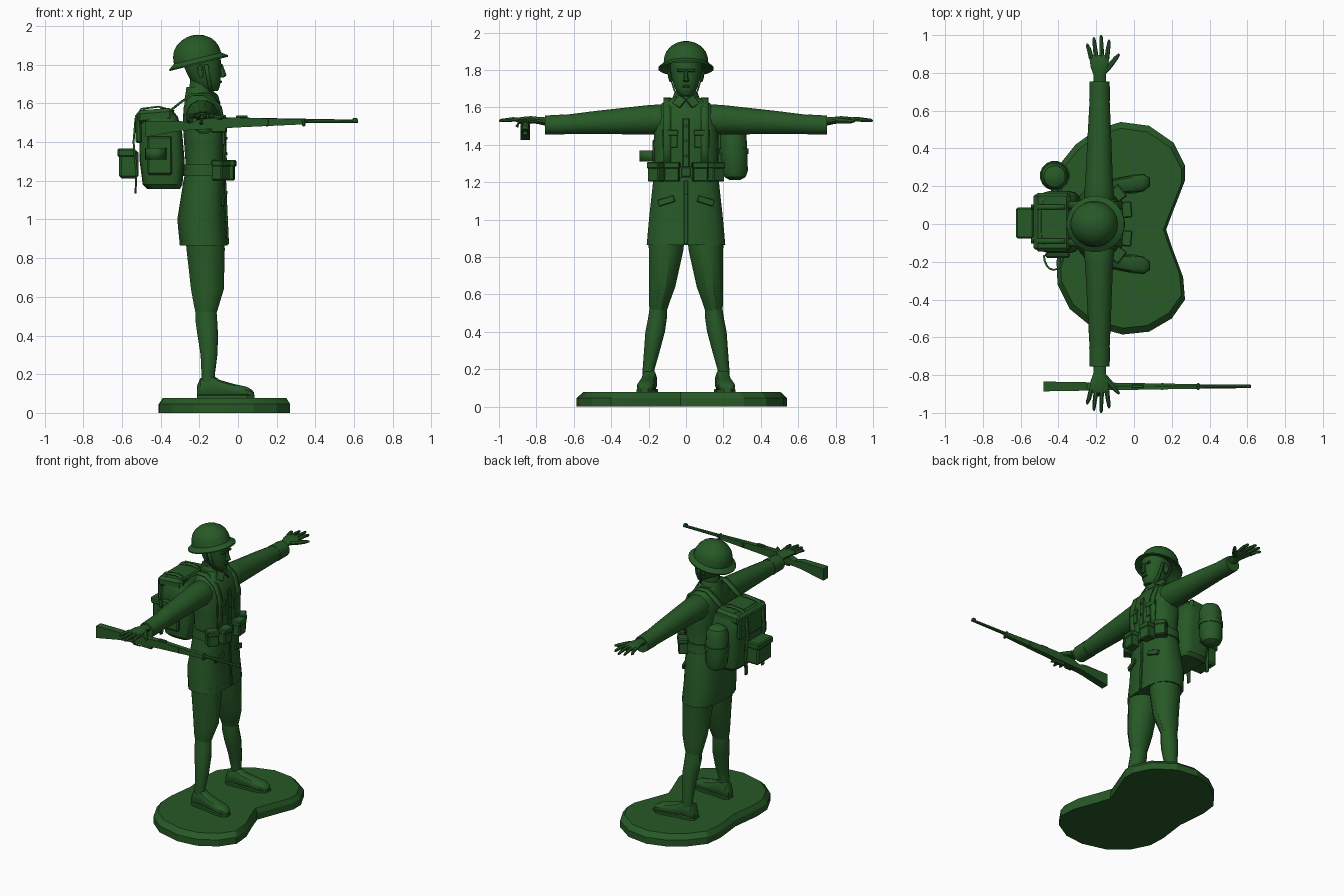
import bpy, bmesh, math
from mathutils import Vector, Matrix

GREEN = bpy.data.materials.new("plastic_green")
GREEN.diffuse_color = (0.02, 0.1, 0.02, 1)


def finish(name, bm, smooth=32):
    bmesh.ops.recalc_face_normals(bm, faces=bm.faces[:])
    me = bpy.data.meshes.new(name)
    bm.to_mesh(me)
    bm.free()
    me.materials.append(GREEN)
    ob = bpy.data.objects.new(name, me)
    bpy.context.collection.objects.link(ob)
    bpy.ops.object.select_all(action='DESELECT')
    ob.select_set(True)
    bpy.context.view_layer.objects.active = ob
    bpy.ops.object.shade_smooth_by_angle(angle=math.radians(smooth))
    return ob


def skin(name, rings, smooth=32):
    """Join closed rings of points and cap both ends."""
    bm = bmesh.new()
    rows = [[bm.verts.new(p) for p in r] for r in rings]
    n = len(rows[0])
    for a, b in zip(rows, rows[1:]):
        for i in range(n):
            j = (i + 1) % n
            bm.faces.new((a[i], a[j], b[j], b[i]))
    bm.faces.new(rows[0])
    bm.faces.new(rows[-1])
    return finish(name, bm, smooth)


def loft(name, rings, axis='z', n=16, p=2.0):
    """Rings are (position on axis, centre a, centre b, radius a, radius b)."""
    out = []
    for t, a, b, ra, rb in rings:
        row = []
        for k in range(n):
            w = 2 * math.pi * (k + 0.5) / n
            c, s = math.cos(w), math.sin(w)
            u = a + ra * math.copysign(abs(c) ** (2 / p), c)
            v = b + rb * math.copysign(abs(s) ** (2 / p), s)
            row.append({'z': (u, v, t), 'y': (u, t, v), 'x': (t, u, v)}[axis])
        out.append(row)
    return skin(name, out)


def box(name, c, size, rot=(0, 0, 0), bevel=0.006):
    bm = bmesh.new()
    bmesh.ops.create_cube(bm, size=1, matrix=Matrix.Diagonal((*size, 1)))
    if bevel:
        bmesh.ops.bevel(bm, geom=bm.edges[:], offset=bevel, segments=1, affect='EDGES')
    ob = finish(name, bm)
    ob.location, ob.rotation_euler = c, rot
    return ob


def rod(name, pts, radii, n=8):
    """Round bar through points with a radius at each."""
    pts = [Vector(p) for p in pts]
    rings = []
    for i, p in enumerate(pts):
        d = (pts[min(i + 1, len(pts) - 1)] - pts[max(i - 1, 0)]).normalized()
        u = d.cross(Vector((0.12, 0.1, 1)) if abs(d.z) < 0.9 else Vector((1, 0, 0))).normalized()
        v = d.cross(u)
        rings.append([p + radii[i] * (math.cos(2 * math.pi * k / n) * u + math.sin(2 * math.pi * k / n) * v)
                      for k in range(n)])
    return skin(name, rings)


def ribbon(name, pts, width, thick=0.012):
    """Flat strap along points, spread by the width vector."""
    bm = bmesh.new()
    w = Vector(width) / 2
    rows = [(bm.verts.new(Vector(p) - w), bm.verts.new(Vector(p) + w)) for p in pts]
    for a, b in zip(rows, rows[1:]):
        bm.faces.new((a[0], a[1], b[1], b[0]))
    ob = finish(name, bm)
    m = ob.modifiers.new("thickness", 'SOLIDIFY')
    m.thickness, m.offset = thick, 0
    return ob


# Bean-shaped base with sloped rim
outline = [(-.07, .54), (.08, .52), (.21, .43), (.27, .31), (.27, .23), (.2, .05), (.17, -.03), (.2, -.12),
           (.26, -.28), (.27, -.4), (.2, -.5), (.08, -.57), (-.06, -.585), (-.23, -.54), (-.34, -.45),
           (-.405, -.32), (-.41, -.2), (-.385, 0), (-.405, .2), (-.39, .32), (-.31, .42), (-.2, .5)]
skin("base", [[(-.06 + (x + .06) * s, -.02 + (y + .02) * s, z) for x, y in outline]
              for z, s in ((0, 1), (.045, 1), (.077, .94))], 20)

# Tunic with flared skirt, belt and collar
loft("tunic", [(.865, -.177, 0, .125, .212), (1.0, -.188, 0, .127, .2), (1.2, -.175, 0, .108, .178),
               (1.26, -.17, 0, .1, .165), (1.4, -.172, 0, .108, .175), (1.5, -.177, 0, .11, .17),
               (1.58, -.182, 0, .1, .158), (1.622, -.19, 0, .08, .13), (1.655, -.2, 0, .058, .07)], n=20, p=2.6)
loft("belt", [(1.225, -.173, 0, .113, .182), (1.285, -.17, 0, .11, .178)], n=20, p=2.6)
loft("collar", [(1.6, -.195, 0, .085, .085), (1.64, -.2, 0, .075, .075), (1.685, -.205, 0, .063, .06)], n=14)
box("belt_buckle", (-.058, 0, 1.255), (.016, .05, .05), bevel=.003)
box("front_placket", (-.066, 0, 1.41), (.012, .035, .26), (0, -.02, 0), .003)
box("skirt_placket", (-.06, 0, 1.04), (.012, .02, .34), (0, -.045, 0), .003)
for z in (1.34, 1.42, 1.5, 1.14):
    rod("button", [(-.07, 0, z), (-.054, 0, z)], [.009, .007])

for s in (1, -1):
    # Collar points and pockets
    box("collar_point", (-.115, s * .035, 1.63), (.012, .055, .06), (s * .5, -.5, s * .35), .003)
    box("breast_pocket", (-.071, s * .085, 1.43), (.014, .08, .09), (0, 0, s * .1), .003)
    box("breast_pocket_flap", (-.067, s * .085, 1.465), (.014, .086, .03), (0, 0, s * .1), .003)
    box("skirt_pocket_flap", (-.072, s * .105, 1.1), (.016, .09, .035), (s * -.3, -.05, s * .18), .003)

    # Ammunition pouches on the belt
    box("front_pouch", (-.05, s * .075, 1.255), (.065, .08, .105), (0, 0, s * .08))
    box("front_pouch_flap", (-.046, s * .075, 1.29), (.07, .086, .035), (0, 0, s * .08))
    box("side_pouch", (-.09, s * .158, 1.255), (.065, .075, .105), (0, 0, s * .65))
    box("side_pouch_flap", (-.088, s * .16, 1.29), (.07, .08, .035), (0, 0, s * .65))

    # Sleeve, cuff and hand with spread fingers
    loft("sleeve", [(s * t, a, b, c, d) for t, a, b, c, d in (
        (.08, -.185, 1.53, .075, .075), (.14, -.185, 1.535, .084, .084), (.22, -.185, 1.533, .076, .08),
        (.5, -.183, 1.518, .063, .063), (.655, -.182, 1.508, .055, .053))], 'y', 12)
    loft("cuff", [(s * .65, -.182, 1.508, .057, .056), (s * .755, -.182, 1.505, .055, .053)], 'y', 12)
    loft("palm", [(s * t, a, b, c, d) for t, a, b, c, d in (
        (.72, -.182, 1.52, .036, .026), (.79, -.182, 1.53, .034, .02), (.83, -.183, 1.535, .048, .019),
        (.88, -.184, 1.534, .054, .015), (.895, -.184, 1.533, .05, .011))], 'y', 12)
    for bx, mx, tx, ty in ((-.226, -.238, -.247, .955), (-.199, -.206, -.212, .988),
                           (-.171, -.172, -.174, 1.0), (-.144, -.138, -.132, .975)):
        rod("finger", [(bx, s * .875, 1.534), (mx, s * .925, 1.536), (tx, s * (ty - .01), 1.53), (tx, s * ty, 1.528)],
            [.013, .012, .009, .004], 7)
    rod("thumb", [(-.16, s * .805, 1.53), (-.128, s * .84, 1.528), (-.095, s * .88, 1.526), (-.078, s * .9, 1.526)],
        [.016, .016, .012, .006], 7)

    # Breeches and wrapped lower leg
    loft("breeches", [(.9, -.17, s * .105, .105, .1), (.84, -.167, s * .106, .102, .096),
                      (.64, -.158, s * .127, .088, .072), (.56, -.163, s * .143, .068, .058),
                      (.515, -.165, s * .148, .056, .048)], n=12)
    loft("lower_leg", [(.54, -.165, s * .147, .055, .047), (.47, -.163, s * .153, .058, .052),
                       (.4, -.156, s * .165, .055, .054), (.3, -.15, s * .182, .045, .044),
                       (.2, -.154, s * .2, .036, .033), (.12, -.155, s * .2, .036, .033)], n=12)

    # Shoe, sole and heel
    loft("shoe", [(x, s * y, (.08 + top) / 2, r, (top - .08) / 2) for x, y, r, top in (
        (-.212, .19, .025, .14), (-.195, .192, .038, .18), (-.13, .196, .041, .196), (-.095, .2, .042, .172),
        (-.02, .21, .046, .15), (.045, .218, .045, .136), (.072, .221, .033, .12), (.083, .222, .016, .105))],
        'x', 12, 2.6)
    loft("sole", [(x, s * y, .084, r, .012) for x, y, r in (
        (-.213, .19, .028), (-.19, .192, .042), (-.1, .2, .042), (0, .212, .051),
        (.05, .219, .046), (.085, .222, .02))], 'x', 12, 5)

    # Pack strap over the shoulder
    ribbon("shoulder_strap", [(-.36, s * .1, 1.555), (-.29, s * .1, 1.61), (-.235, s * .1, 1.648),
                              (-.17, s * .1, 1.645), (-.1, s * .1, 1.59), (-.068, s * .1, 1.5),
                              (-.07, s * .1, 1.38), (-.075, s * .1, 1.28)], (0, .04, 0))
    # Straps closing the pack
    ribbon("pack_strap", [(-.33, s * .09, 1.56), (-.41, s * .09, 1.583), (-.5, s * .09, 1.572),
                          (-.53, s * .09, 1.52), (-.54, s * .09, 1.4), (-.525, s * .09, 1.25),
                          (-.53, s * .09, 1.135)], (0, .025, 0), .01)

# Head: neck, face, nose, ears
loft("neck", [(1.58, -.2, 0, .06, .058), (1.72, -.195, 0, .055, .055)], n=12)
loft("head", [(1.664, -.14, 0, .035, .028), (1.675, -.15, 0, .053, .045), (1.71, -.165, 0, .077, .065),
              (1.76, -.178, 0, .09, .078), (1.8, -.185, 0, .1, .085), (1.85, -.19, 0, .1, .088)], n=16, p=2.2)
loft("nose", [(1.735, -.085, 0, .014, .014), (1.745, -.078, 0, .021, .017), (1.76, -.08, 0, .017, .012),
              (1.8, -.088, 0, .01, .01)], n=8)
box("mouth", (-.09, 0, 1.712), (.014, .042, .014), bevel=.004)
box("brow", (-.091, 0, 1.798), (.016, .1, .016), bevel=.004)
for s in (1, -1):
    loft("ear", [(1.735, -.19, s * .08, .01, .008), (1.76, -.195, s * .085, .018, .012),
                 (1.785, -.197, s * .087, .018, .012), (1.8, -.195, s * .085, .008, .008)], n=8)
ribbon("chin_strap", [(-.165, -.09, 1.8), (-.155, -.078, 1.74), (-.145, -.062, 1.69), (-.14, -.03, 1.662),
                      (-.14, .03, 1.662), (-.145, .062, 1.69), (-.155, .078, 1.74), (-.165, .09, 1.8)],
       (.02, 0, 0), .008)

# Shallow helmet tipped back
helmet = loft("helmet", [(.02, 0, 0, .1, .1), (.012, 0, 0, .122, .12), (-.004, 0, 0, .157, .148),
                         (.004, 0, 0, .158, .149), (.026, 0, 0, .127, .121), (.06, 0, 0, .123, .117),
                         (.09, 0, 0, .111, .106), (.115, 0, 0, .09, .086), (.134, 0, 0, .06, .057),
                         (.144, 0, 0, .03, .028), (.147, 0, 0, .006, .006)], n=24)
helmet.location, helmet.rotation_euler = (-.203, 0, 1.808), (0, -.24, 0)

# Backpack with lid, rear pouch and side fittings
loft("backpack", [(1.158, -.385, .01, .085, .135), (1.18, -.39, .01, .103, .155), (1.3, -.392, .01, .117, .165),
                  (1.45, -.4, .01, .112, .165), (1.53, -.41, .01, .1, .155), (1.568, -.415, .01, .075, .13)],
     n=20, p=4.5)
box("pack_lid", (-.43, .01, 1.535), (.19, .31, .07), (0, -.08, 0), .018)
box("pack_lid_drop", (-.515, .01, 1.47), (.03, .29, .15), (0, -.02, 0), .008)
box("rear_pouch", (-.565, .005, 1.285), (.1, .155, .145), bevel=.012)
box("rear_pouch_flap", (-.578, .005, 1.345), (.092, .165, .045), bevel=.008)
box("side_pocket", (-.405, -.165, 1.33), (.13, .03, .2), bevel=.01)
arc = [(-.425 + .052 * math.cos(a), -.165 - .078 * math.sin(a), 1.34)
       for a in (math.pi * k / 8 for k in range(9))]
ribbon("side_loop", arc, (0, 0, .06), .01)

# Water bottle hung beside the pack
loft("water_bottle", [(1.212, -.42, .262, .03, .03), (1.228, -.42, .262, .058, .058), (1.26, -.42, .26, .072, .072),
                      (1.36, -.42, .256, .074, .074), (1.46, -.42, .252, .072, .072), (1.495, -.42, .251, .057, .057),
                      (1.512, -.42, .25, .028, .028)], n=16)
loft("bottle_band", [(1.35, -.42, .256, .079, .079), (1.38, -.42, .256, .079, .079)], n=16)
box("bottle_hanger", (-.42, .18, 1.365), (.04, .04, .2))

# Rifle: shaped stock narrowing toward the muzzle
RY = -.86
side = [(-.48, 1.425), (-.48, 1.508), (-.3, 1.51), (-.25, 1.497), (-.18, 1.525), (0, 1.526), (.35, 1.518),
        (.35, 1.492), (0, 1.476), (-.12, 1.468), (-.22, 1.464), (-.3, 1.458)]
skin("rifle_stock", [[(x, RY + k * (.026 - .014 * (x + .48) / .83), z) for x, z in side] for k in (-1, 1)])
rod("rifle_barrel", [(-.18, RY, 1.515), (.1, RY, 1.512), (.62, RY, 1.507)], [.016, .013, .009])
rod("rifle_bolt", [(-.19, RY, 1.522), (-.19, RY - .035, 1.515), (-.19, RY - .045, 1.495)], [.006, .006, .009])
box("rifle_magazine", (-.1, RY, 1.465), (.08, .026, .03), bevel=.004)
ribbon("rifle_trigger_guard", [(-.14, RY, 1.465), (-.155, RY, 1.447), (-.2, RY, 1.447), (-.22, RY, 1.466)],
       (0, .012, 0), .006)
box("rifle_rear_sight", (.02, RY, 1.53), (.06, .018, .014), bevel=.003)
box("rifle_front_sight", (.605, RY, 1.513), (.025, .018, .024), bevel=.003)
for x in (.15, .34):
    box("rifle_band", (x, RY, 1.502), (.016, .036, .042), bevel=.004)
